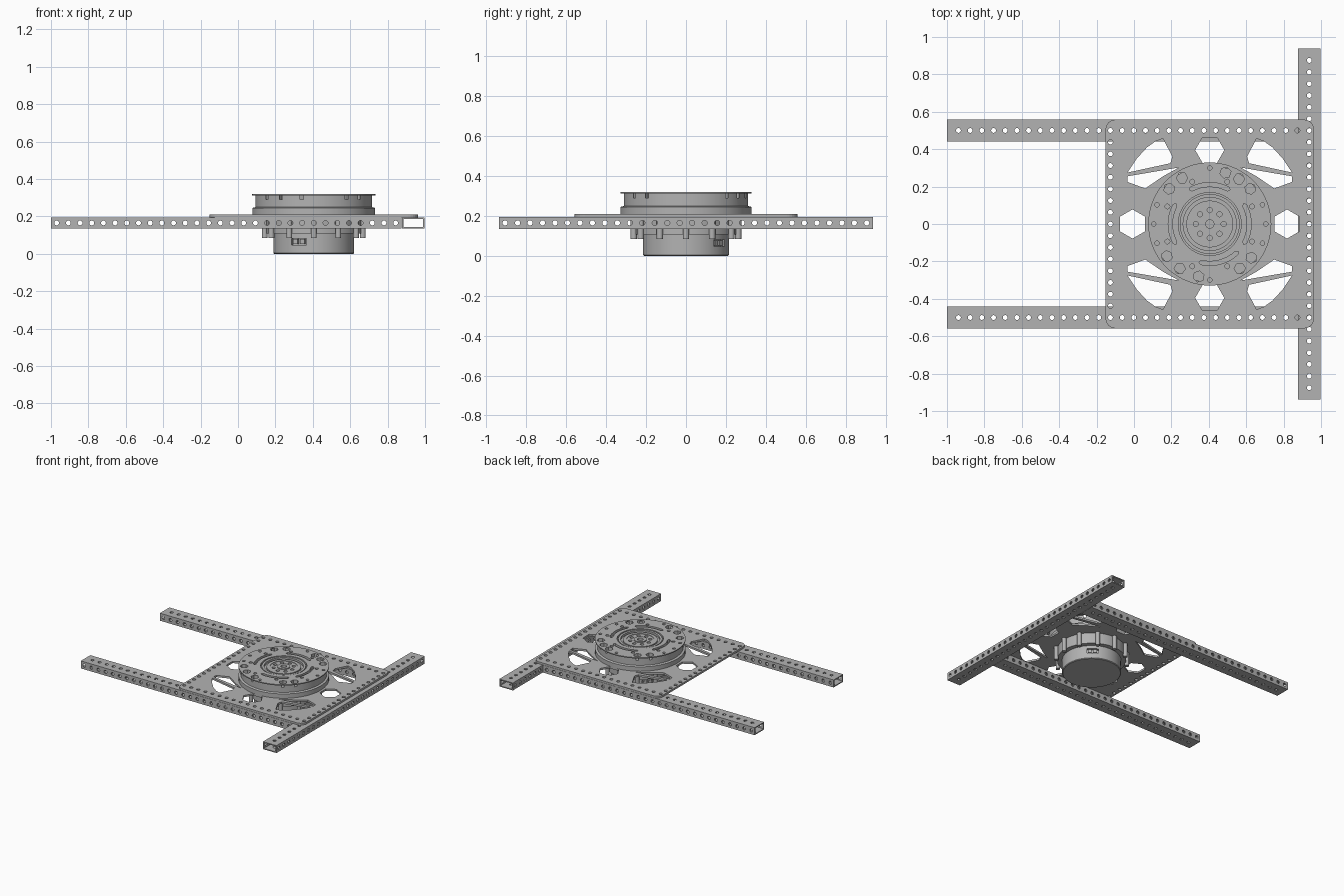
import bpy, bmesh, math
from mathutils import Matrix, Vector

if "Cube" in bpy.data.objects:
    bpy.data.objects.remove(bpy.data.objects["Cube"])

CX = 0.405        # turntable axis
PITCH = 0.0625    # hole spacing
HOLE = 0.013

grey = bpy.data.materials.new("plain_grey")
grey.use_nodes = True
colour = (0.45, 0.45, 0.45, 1)
grey.diffuse_color = colour
grey.node_tree.nodes["Principled BSDF"].inputs["Base Color"].default_value = colour


def finish(name, bm, smooth=False):
    bmesh.ops.recalc_face_normals(bm, faces=bm.faces)
    mesh = bpy.data.meshes.new(name)
    bm.to_mesh(mesh)
    bm.free()
    mesh.materials.append(grey)
    ob = bpy.data.objects.new(name, mesh)
    bpy.context.collection.objects.link(ob)
    if smooth:
        shade(ob)
    return ob


def shade(ob):
    bpy.ops.object.select_all(action='DESELECT')
    ob.select_set(True)
    bpy.context.view_layer.objects.active = ob
    bpy.ops.object.shade_smooth_by_angle(angle=math.radians(35))


def prism(bm, outline, z0, z1):
    face = bm.faces.new([bm.verts.new((x, y, z0)) for x, y in outline])
    up = bmesh.ops.extrude_face_region(bm, geom=[face])["geom"]
    bmesh.ops.translate(bm, vec=(0, 0, z1 - z0),
                        verts=[v for v in up if isinstance(v, bmesh.types.BMVert)])


def ngon(x, y, r, n, turn=0.0):
    return [(x + r * math.cos(turn + math.tau * i / n),
             y + r * math.sin(turn + math.tau * i / n)) for i in range(n)]


def polar(r, deg):
    a = math.radians(deg)
    return CX + r * math.cos(a), r * math.sin(a)


def box(bm, centre, size, turn=0.0):
    m = (Matrix.Translation(centre) @ Matrix.Rotation(turn, 4, 'Z')
         @ Matrix.Diagonal((*size, 1)))
    bmesh.ops.create_cube(bm, size=1, matrix=m)


def rod(bm, centre, axis, length, r=HOLE, n=14):
    m = Matrix.Translation(centre) @ Vector(axis).to_track_quat('Z', 'Y').to_matrix().to_4x4()
    bmesh.ops.create_cone(bm, cap_ends=True, segments=n, radius1=r, radius2=r,
                          depth=length, matrix=m)


def cut(ob, bm):
    cutter = finish("cutter", bm)
    cutter.hide_render = True
    mod = ob.modifiers.new("cut", 'BOOLEAN')
    mod.operation, mod.solver, mod.object = 'DIFFERENCE', 'EXACT', cutter
    mod.use_self = True
    dg = bpy.context.evaluated_depsgraph_get()
    mesh = bpy.data.meshes.new_from_object(ob.evaluated_get(dg))
    ob.modifiers.clear()
    ob.data = mesh
    bpy.data.objects.remove(cutter)


def lathe(name, profile, steps=72):
    bm = bmesh.new()
    verts = [bm.verts.new((CX + r, 0, z)) for r, z in profile]
    edges = [bm.edges.new(pair) for pair in zip(verts, verts[1:])]
    bmesh.ops.spin(bm, geom=verts + edges, cent=(CX, 0, 0), axis=(0, 0, 1),
                   angle=math.tau, steps=steps)
    bmesh.ops.remove_doubles(bm, verts=bm.verts, dist=0.0003)
    return finish(name, bm)


# Perforated hollow rails
def rail(name, start, length, along_x, holes_z, holes_side):
    W, H, T, Z = 0.12, 0.06, 0.008, 0.165
    axis = Vector((1, 0, 0)) if along_x else Vector((0, 1, 0))
    side = Vector((0, 1, 0)) if along_x else Vector((1, 0, 0))
    start = Vector((*start, Z))
    mid = start + axis * length / 2

    def size(l, w, h):
        return (l, w, h) if along_x else (w, l, h)
    bm = bmesh.new()
    box(bm, mid, size(length, W, H))
    ob = finish(name, bm)
    bm = bmesh.new()
    box(bm, mid, size(length + 0.1, W - 2 * T, H - 2 * T))
    cut(ob, bm)
    bm = bmesh.new()
    for i in range(holes_z):
        rod(bm, start + axis * (0.0615 + PITCH * i), (0, 0, 1), 0.2)
    for i in range(holes_side):
        rod(bm, start + axis * (0.0305 + PITCH * i), side, 0.2)
    cut(ob, bm)


rail("left_rail", (-1, 0.5), 1.875, True, 29, 30)
rail("right_rail", (-1, -0.5), 1.875, True, 29, 30)
rail("cross_rail", (0.937, -0.937), 1.874, False, 29, 30)

# Mounting plate with rounded corners
bm = bmesh.new()
outline = []
for k, (sx, sy) in enumerate(((1, 1), (-1, 1), (-1, -1), (1, -1))):
    for i in range(7):
        a = math.pi / 2 * (k + i / 6)
        outline.append((CX + sx * 0.505 + 0.052 * math.cos(a),
                        sy * 0.506 + 0.052 * math.sin(a)))
prism(bm, outline, 0.195, 0.21)
plate = finish("mounting_plate", bm)

bm = bmesh.new()
X0 = -0.126
spots = [(X0 + PITCH * i, s * 0.5) for i in range(18) for s in (-1, 1)]
spots += [(X0 + PITCH * c, 0.4375 - PITCH * i) for i in range(15) for c in (0, 17)]
for x, y in spots:
    prism(bm, ngon(x, y, HOLE, 14), 0.15, 0.25)
# Hexagon windows and pairs of lightening windows
for k in range(4):
    x, y = polar(0.413 if k % 2 == 0 else 0.395, 90 * k)
    prism(bm, ngon(x, y, 0.078, 6, math.pi / 2 * (k + 1)), 0.15, 0.25)
upper = [(-0.44, 0.275), (-0.39, 0.35), (-0.335, 0.41), (-0.29, 0.442),
         (-0.25, 0.457), (-0.2, 0.36), (-0.21, 0.325)]
lower = [(-0.44, 0.255), (-0.165, 0.302), (-0.25, 0.255), (-0.345, 0.19), (-0.44, 0.225)]
for sx in (-1, 1):
    for sy in (-1, 1):
        for shape in (upper, lower):
            prism(bm, [(CX + sx * x, sy * y) for x, y in shape], 0.15, 0.25)
cut(plate, bm)

# Turntable: stepped drum with flange and concentric recesses
turntable = lathe("turntable", [
    (0, 0.205), (0.328, 0.205), (0.328, 0.245), (0.312, 0.25), (0.312, 0.312),
    (0.329, 0.312), (0.329, 0.32), (0.168, 0.32), (0.168, 0.305), (0.16, 0.305),
    (0.16, 0.317), (0.142, 0.317), (0.142, 0.3), (0.125, 0.3), (0.125, 0.312),
    (0.1, 0.312), (0.1, 0.308), (0.046, 0.308), (0.046, 0.315), (0.022, 0.315),
    (0.022, 0.29), (0, 0.29)])
bm = bmesh.new()
for deg in (41, 57, 73, 121, 139, 217, 236, 258, 304, 321):
    prism(bm, ngon(*polar(0.287, deg), 0.03, 6, math.radians(deg)), 0.29, 0.35)
for deg in (0, 20, 90, 160, 180, 200, 270, 340):
    prism(bm, ngon(*polar(0.3, deg), 0.012, 12), 0.29, 0.35)
for k in range(8):
    prism(bm, ngon(*polar(0.245, 22.5 + 45 * k), 0.013, 12), 0.29, 0.35)
    prism(bm, ngon(*polar(0.074, 45 * k), 0.014, 12), 0.285, 0.35)
for mid in (0, 90, 180, 285):
    arc = [polar(0.222, mid - 28 + 7 * i) for i in range(9)]
    arc += [polar(0.212, mid + 31)]
    arc += [polar(0.2, mid + 28 - 7 * i) for i in range(9)]
    arc += [polar(0.212, mid - 31)]
    prism(bm, arc, 0.295, 0.35)
cut(turntable, bm)
shade(turntable)

# Drive housing below the plate
housing = lathe("drive_housing", [(0, 0), (0.211, 0), (0.216, 0.005), (0.216, 0.108),
                                  (0.252, 0.108), (0.252, 0.198), (0, 0.198)])
ports = (-112, 52, 140)
bm = bmesh.new()
for deg in ports:
    box(bm, (*polar(0.216, deg), 0.065), (0.05, 0.085, 0.036), math.radians(deg))
cut(housing, bm)
shade(housing)

# Sockets set in the housing openings
bm = bmesh.new()
for deg in ports:
    for off in (-6, 5):
        box(bm, (*polar(0.2, deg + off), 0.065), (0.022, 0.026, 0.026), math.radians(deg))
finish("sockets", bm)

# Clamp posts around the housing
bm = bmesh.new()
for k in range(12):
    prism(bm, ngon(*polar(0.262, 30 * k), 0.016, 12), 0.085, 0.198)
finish("clamp_posts", bm, smooth=True)
